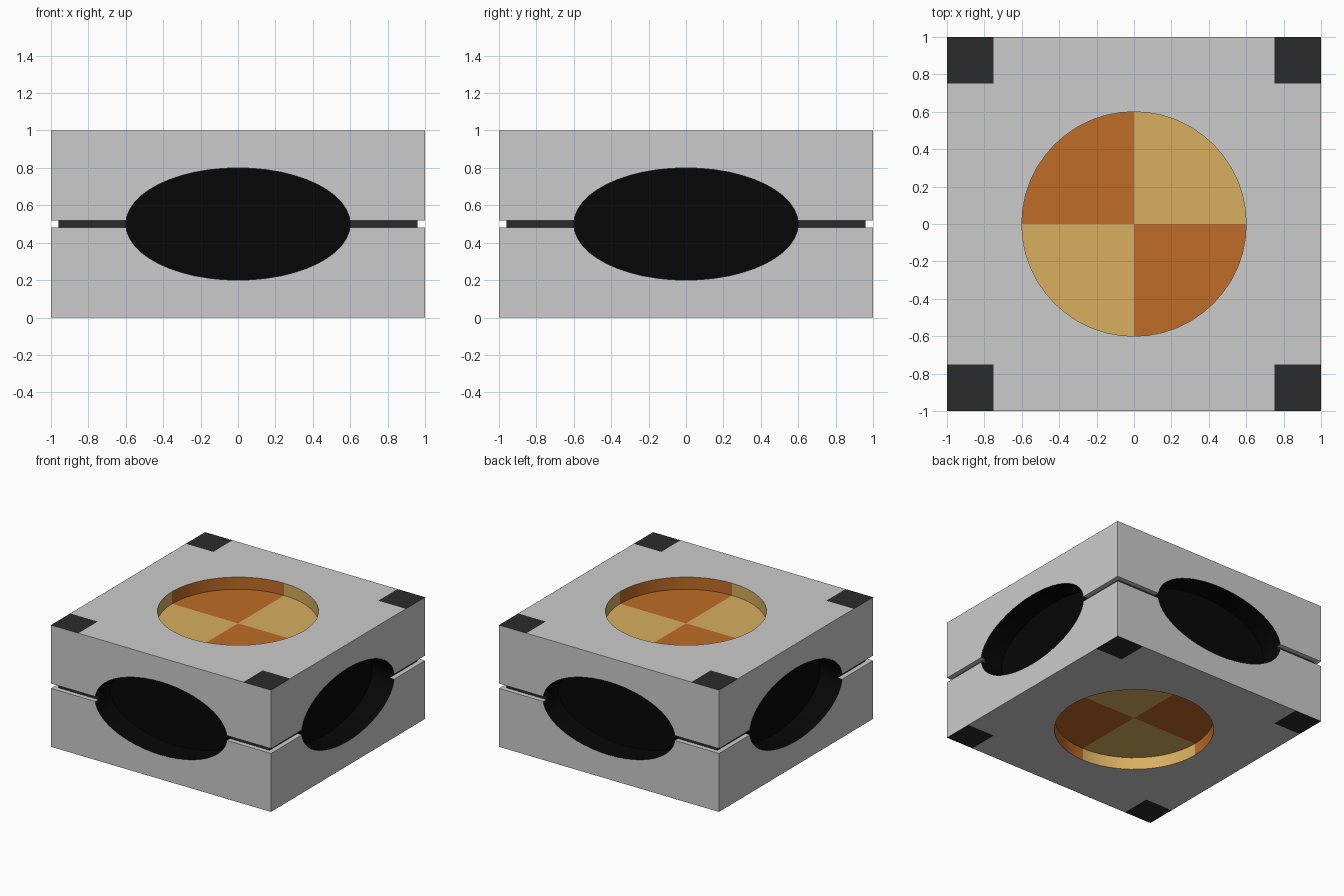
import bpy, bmesh, math
from mathutils import Matrix

if "Cube" in bpy.data.objects:
    bpy.data.objects.remove(bpy.data.objects["Cube"])


def material(name, r, g, b):
    m = bpy.data.materials.new(name)
    m.diffuse_color = (r, g, b, 1)
    m.use_nodes = True
    m.node_tree.nodes["Principled BSDF"].inputs["Base Color"].default_value = m.diffuse_color
    return m


GREY = material("grey", 0.8, 0.8, 0.8)
DARK = material("dark", 0.024, 0.024, 0.024)
BLACK = material("black", 0.002, 0.002, 0.002)
TAN = material("tan", 0.69, 0.43, 0.115)
ORANGE = material("orange", 0.52, 0.15, 0.02)
MATS = [GREY, DARK, BLACK, TAN, ORANGE]


def to_object(name, bm):
    mesh = bpy.data.meshes.new(name)
    bm.to_mesh(mesh)
    bm.free()
    for m in MATS:
        mesh.materials.append(m)
    ob = bpy.data.objects.new(name, mesh)
    bpy.context.collection.objects.link(ob)
    return ob


# Block with a thin groove around its waist: stacked square rings
bm = bmesh.new()
profile = [(1, 0), (1, 0.48), (0.96, 0.48), (0.96, 0.52), (1, 0.52), (1, 1)]
rings = [[bm.verts.new((sx * h, sy * h, z))
          for sx, sy in ((-1, -1), (1, -1), (1, 1), (-1, 1))] for h, z in profile]
for k, (lo, hi) in enumerate(zip(rings, rings[1:])):
    for i in range(4):
        j = (i + 1) % 4
        f = bm.faces.new((lo[i], lo[j], hi[j], hi[i]))
        f.material_index = 1 if k == 2 else 0
bm.faces.new(rings[0][::-1])
bm.faces.new(rings[-1])

# Dark square patches in the top and bottom corners
for axis in ((1, 0, 0), (0, 1, 0)):
    for d in (-0.75, 0.75):
        bmesh.ops.bisect_plane(bm, geom=bm.verts[:] + bm.edges[:] + bm.faces[:],
                               plane_co=[a * d for a in axis], plane_no=axis)
for f in bm.faces:
    c = f.calc_center_median()
    if (c.z < 0.01 or c.z > 0.99) and min(abs(c.x), abs(c.y)) > 0.75:
        f.material_index = 1
bmesh.ops.recalc_face_normals(bm, faces=bm.faces)
block = to_object("block", bm)

# Pocket cutters: quartered round ones above and below, deeper black ovals on the sides
bm = bmesh.new()


def pocket(matrix, depth, quartered):
    old = set(bm.faces)
    bmesh.ops.create_cone(bm, cap_ends=True, cap_tris=quartered, segments=48,
                          radius1=0.6, radius2=0.6, depth=2 * depth, matrix=matrix)
    for f in set(bm.faces) - old:
        c = f.calc_center_median()
        f.material_index = (3 if c.x * c.y > 0 else 4) if quartered else 2


for z in (0, 1):
    pocket(Matrix.Translation((0, 0, z)), 0.1, True)
for i in range(4):
    pocket(Matrix.Translation((0, 0, 0.5)) @ Matrix.Rotation(i * math.pi / 2, 4, 'Z')
           @ Matrix.Translation((0, -1, 0)) @ Matrix.Diagonal((1, 1, 0.5, 1))
           @ Matrix.Rotation(math.pi / 2, 4, 'X'), 0.2, False)
cutter = to_object("pocket_cutter", bm)
cutter.hide_render = True

# Carve the pockets, then drop the cutter
mod = block.modifiers.new("pockets", 'BOOLEAN')
mod.operation = 'DIFFERENCE'
mod.solver = 'EXACT'
mod.material_mode = 'TRANSFER'
mod.object = cutter
bpy.context.view_layer.objects.active = block
block.select_set(True)
bpy.ops.object.modifier_apply(modifier=mod.name)
bpy.data.objects.remove(cutter)
bpy.ops.object.shade_smooth_by_angle(angle=math.radians(30))
